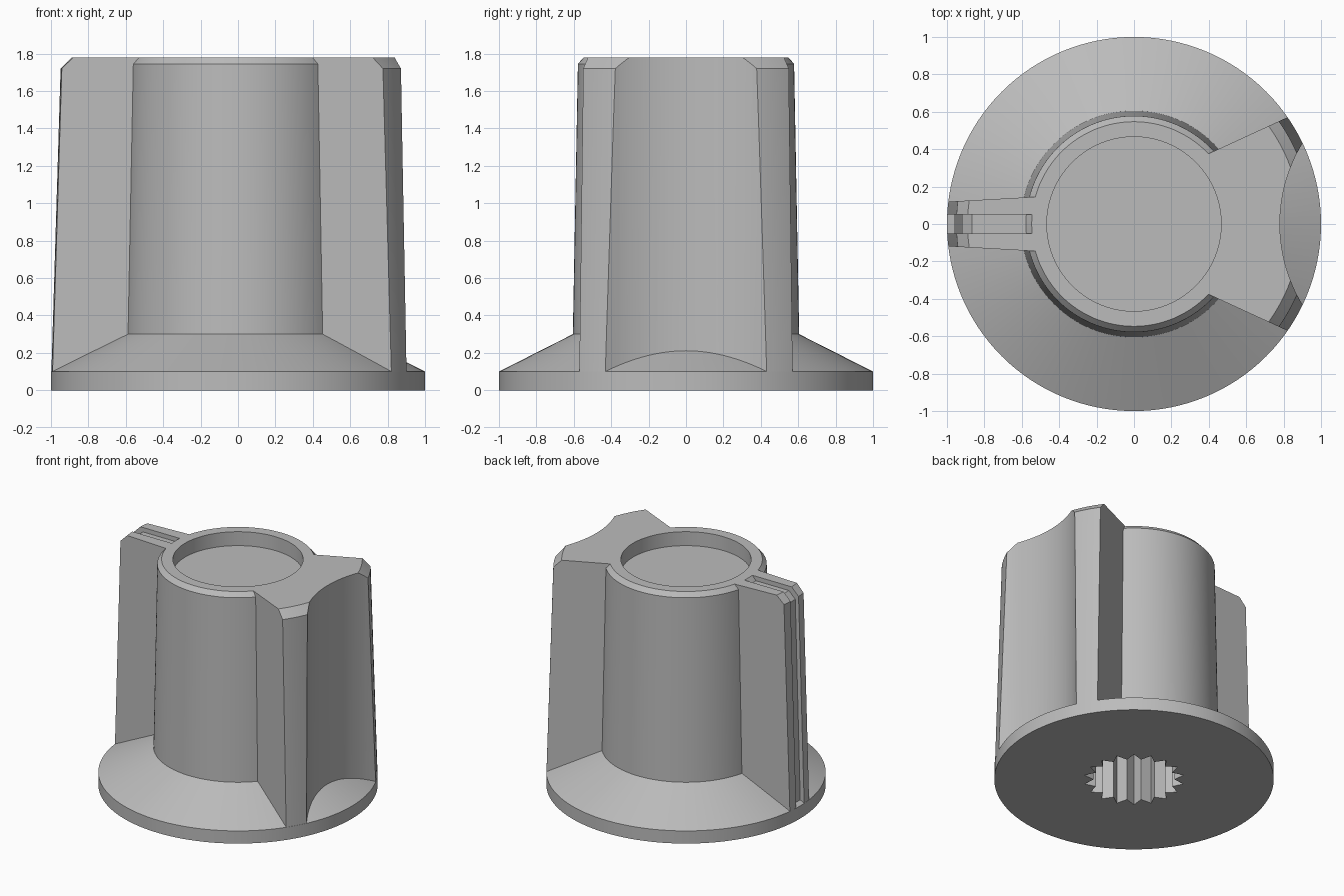
import bpy, bmesh, math

if "Cube" in bpy.data.objects:
    bpy.data.objects.remove(bpy.data.objects["Cube"])

grey = bpy.data.materials.new("mid grey plastic")
grey.use_nodes = True
colour = (0.5, 0.5, 0.5, 1)
grey.diffuse_color = colour
grey.node_tree.nodes["Principled BSDF"].inputs["Base Color"].default_value = colour


def finish(name, bm):
    bmesh.ops.recalc_face_normals(bm, faces=bm.faces)
    mesh = bpy.data.meshes.new(name)
    bm.to_mesh(mesh)
    bm.free()
    mesh.materials.append(grey)
    obj = bpy.data.objects.new(name, mesh)
    bpy.context.collection.objects.link(obj)
    return obj


def revolve(name, profile, steps=128):
    """Closed solid from (radius, height) pairs, capped at both ends."""
    bm = bmesh.new()
    rings = [[bm.verts.new((r * math.cos(math.tau * i / steps),
                            r * math.sin(math.tau * i / steps), z))
              for i in range(steps)] for r, z in profile]
    for low, high in zip(rings, rings[1:]):
        for i in range(steps):
            j = (i + 1) % steps
            bm.faces.new((low[i], low[j], high[j], high[i]))
    bm.faces.new(rings[0])
    bm.faces.new(rings[-1])
    return finish(name, bm)


def prism(name, points, offset):
    """Extrude a polygon of 3D points along an offset."""
    bm = bmesh.new()
    face = bm.faces.new([bm.verts.new(p) for p in points])
    new = bmesh.ops.extrude_face_region(bm, geom=[face], use_keep_orig=True)["geom"]
    bmesh.ops.translate(bm, vec=offset,
                        verts=[v for v in new if isinstance(v, bmesh.types.BMVert)])
    return finish(name, bm)


def combine(obj, other, operation):
    """Apply a boolean and remove the helper."""
    mod = obj.modifiers.new("bool", "BOOLEAN")
    mod.operation, mod.object, mod.solver = operation, other, "EXACT"
    graph = bpy.context.evaluated_depsgraph_get()
    mesh = bpy.data.meshes.new_from_object(obj.evaluated_get(graph))
    obj.modifiers.clear()
    obj.data = mesh
    bpy.data.objects.remove(other)


def envelope():
    """Tapered, chamfered limit of both wings."""
    return revolve("envelope", [(0.98, 0.05), (0.999, 0.1), (0.95, 1.72), (0.89, 1.78)])


# Round body with flared skirt
knob = revolve("knob_body", [(1, 0), (1, 0.1), (0.605, 0.3), (0.578, 1.745), (0.547, 1.78)])

# Wide grip wing with a concave outer face
grip = prism("grip_wing", [(0.2, -0.285, 0), (1.2, -0.745, 0),
                           (1.2, 0.745, 0), (0.2, 0.285, 0)], (0, 0, 2))
combine(grip, envelope(), "INTERSECT")
scoop = revolve("scoop", [(0.83, -0.1), (0.83, 2)])
scoop.location.x = 1.61
bpy.context.view_layer.update()
combine(grip, scoop, "DIFFERENCE")

# Narrow pointer wing with a groove over its top and outer edge
pointer = prism("pointer_wing", [(-0.3, -0.158, 0), (-0.3, 0.158, 0),
                                 (-1.2, 0.108, 0), (-1.2, -0.108, 0)], (0, 0, 2))
combine(pointer, envelope(), "INTERSECT")
groove = [(-0.4, 1.745), (-0.865, 1.745), (-0.92, 1.69), (-0.966, 0.02),
          (-1.1, 0.02), (-1.1, 1.9), (-0.4, 1.9)]
combine(pointer, prism("groove", [(x, -0.05, z) for x, z in groove], (0, 0.1, 0)),
        "DIFFERENCE")

combine(knob, grip, "UNION")
combine(knob, pointer, "UNION")

# Round recess in the top
combine(knob, revolve("recess", [(0.466, 1.67), (0.466, 2)]), "DIFFERENCE")

# Splined shaft socket underneath
teeth = 18
star = []
for i in range(teeth * 2):
    angle = math.pi / 2 + math.pi * i / teeth
    radius = 0.29 if i % 2 else 0.36
    star.append((radius * math.cos(angle), radius * math.sin(angle), -0.1))
combine(knob, prism("socket", star, (0, 0, 1.3)), "DIFFERENCE")

bpy.ops.object.select_all(action="DESELECT")
knob.select_set(True)
bpy.context.view_layer.objects.active = knob
bpy.ops.object.shade_smooth_by_angle(angle=math.radians(25))
